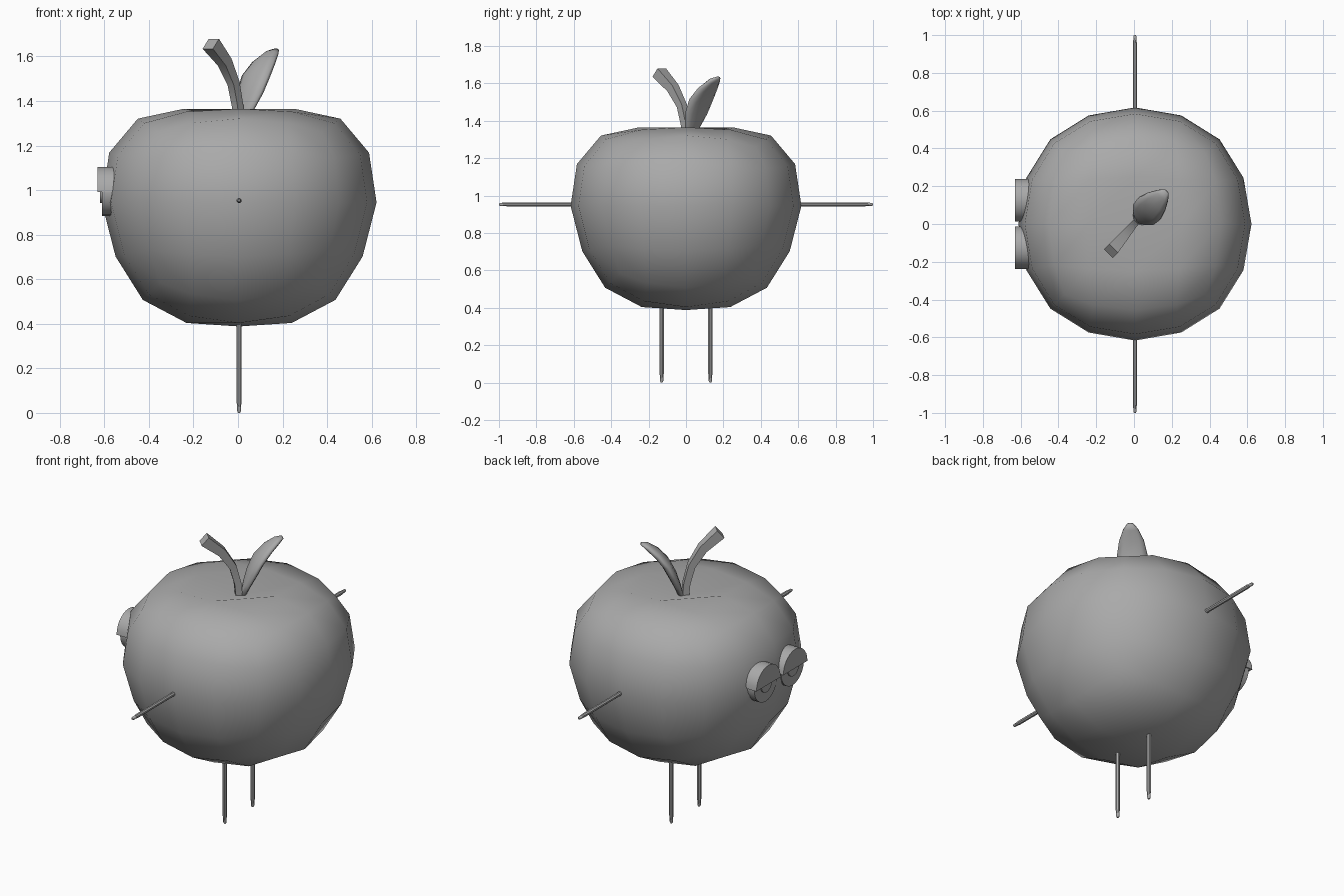
import bpy, bmesh, math
from mathutils import Vector

if "Cube" in bpy.data.objects:
    bpy.data.objects.remove(bpy.data.objects["Cube"])

grey = bpy.data.materials.new("plain_grey")
grey.diffuse_color = (0.4, 0.4, 0.4, 1)
grey.use_nodes = True
grey.node_tree.nodes["Principled BSDF"].inputs["Base Color"].default_value = grey.diffuse_color


def finish(name, bm, angle):
    bmesh.ops.recalc_face_normals(bm, faces=bm.faces)
    me = bpy.data.meshes.new(name)
    bm.to_mesh(me)
    bm.free()
    me.materials.append(grey)
    ob = bpy.data.objects.new(name, me)
    bpy.context.collection.objects.link(ob)
    bpy.ops.object.select_all(action='DESELECT')
    ob.select_set(True)
    bpy.context.view_layer.objects.active = ob
    bpy.ops.object.shade_smooth_by_angle(angle=math.radians(angle))
    return ob


def loft(name, rings, side, n, angle=40):
    """Skin rings of (centre, half width, half thickness) along a bent path."""
    bm = bmesh.new()
    side = Vector(side).normalized()
    pts = [Vector(r[0]) for r in rings]
    loops = []
    for i, (c, w, t) in enumerate(rings):
        tangent = pts[min(i + 1, len(pts) - 1)] - pts[max(i - 1, 0)]
        normal = tangent.cross(side).normalized()
        loop = []
        for k in range(n):
            a = 2 * math.pi * (k + 0.5) / n
            loop.append(bm.verts.new(pts[i] + side * w * math.cos(a) + normal * t * math.sin(a)))
        loops.append(loop)
    for a, b in zip(loops, loops[1:]):
        for k in range(n):
            bm.faces.new((a[k], a[(k + 1) % n], b[(k + 1) % n], b[k]))
    bm.faces.new(loops[0])
    bm.faces.new(loops[-1])
    return finish(name, bm, angle)


def plate(name, y, z, radius, x0, x1, start, end, n):
    """Disc or part disc facing -x, between x0 and x1."""
    bm = bmesh.new()
    full = end - start >= 360
    count = n if full else n + 1
    ring = []
    for k in range(count):
        a = math.radians(start + (end - start) * k / n)
        ring.append(bm.verts.new((x0, y + radius * math.cos(a), z + radius * math.sin(a))))
    face = bm.faces.new(ring)
    out = bmesh.ops.extrude_face_region(bm, geom=[face])
    for v in out["geom"]:
        if isinstance(v, bmesh.types.BMVert):
            v.co.x = x1
    return finish(name, bm, 30)


# Fruit body: rounded cube, squashed on top with a dimple
bpy.ops.mesh.primitive_cube_add(size=2)
body = bpy.context.object
body.name = "fruit_body"
sub = body.modifiers.new("round", 'SUBSURF')
sub.levels = 2
bpy.ops.object.modifier_apply(modifier=sub.name)
profile = [(-1, .388), (-.935, .402), (-.735, .502), (-.4, .7), (0, .945),
           (.4, 1.17), (.735, 1.325), (.935, 1.366), (1, 1.305)]
big = max(v.co.z for v in body.data.vertices)
for v in body.data.vertices:
    p = v.co / big
    h = max(-1, min(1, p.z))
    for (h0, z0), (h1, z1) in zip(profile, profile[1:]):
        if h0 <= h <= h1:
            z = z0 + (z1 - z0) * (h - h0) / (h1 - h0)
            break
    taper = 1 + (0.015 if h > 0.1 else -0.035 if h < -0.1 else 0)
    v.co = (0.005 + p.x * 0.617 * taper, p.y * 0.617 * taper, z)
body.data.materials.append(grey)
bpy.ops.object.shade_smooth()

# Stem: square bar bending toward the front left
loft("stem", [((.005, .005, 1.28), .026, .026), ((-.002, -.002, 1.38), .026, .026),
              ((-.02, -.022, 1.48), .028, .028), ((-.06, -.07, 1.575), .036, .034),
              ((-.122, -.143, 1.657), .046, .042)], (1, -1, 0), 4, 20)

# Leaf: thick rounded blade toward the back right
loft("leaf", [((.015, .015, 1.29), .025, .012), ((.035, .035, 1.37), .055, .02),
              ((.055, .055, 1.44), .08, .026), ((.08, .08, 1.51), .086, .027),
              ((.115, .115, 1.57), .07, .024), ((.15, .15, 1.612), .042, .018),
              ((.172, .172, 1.63), .016, .008)], (1, -1, 0), 10, 80)

# Arms and legs: thin rods with narrowed tips
for s, label in ((1, "back"), (-1, "front")):
    loft("arm_" + label, [((.005, s * .5, .953), .012, .012), ((.005, s * .955, .953), .012, .012),
                          ((.005, s * .965, .953), .010, .010), ((.005, s * .993, .953), .009, .009),
                          ((.005, s, .953), .005, .005)], (1, 0, 0), 8)
    loft("leg_" + label, [((.005, s * .13, .45), .012, .012), ((.005, s * .13, .045), .012, .012),
                          ((.005, s * .13, .035), .010, .010), ((.005, s * .13, .007), .009, .009),
                          ((.005, s * .13, 0), .005, .005)], (1, 0, 0), 8)

# Eyes on the left side: eyeball disc, half pupil and heavy upper lid
for s, label in ((1, "back"), (-1, "front")):
    y = s * .126
    plate("eyeball_" + label, y, .992, .107, -.55, -.611, 0, 360, 24)
    plate("pupil_" + label, y, .992, .05, -.60, -.619, 180, 360, 12)
    plate("eyelid_" + label, y, .992, .113, -.55, -.630, 0, 180, 14)
